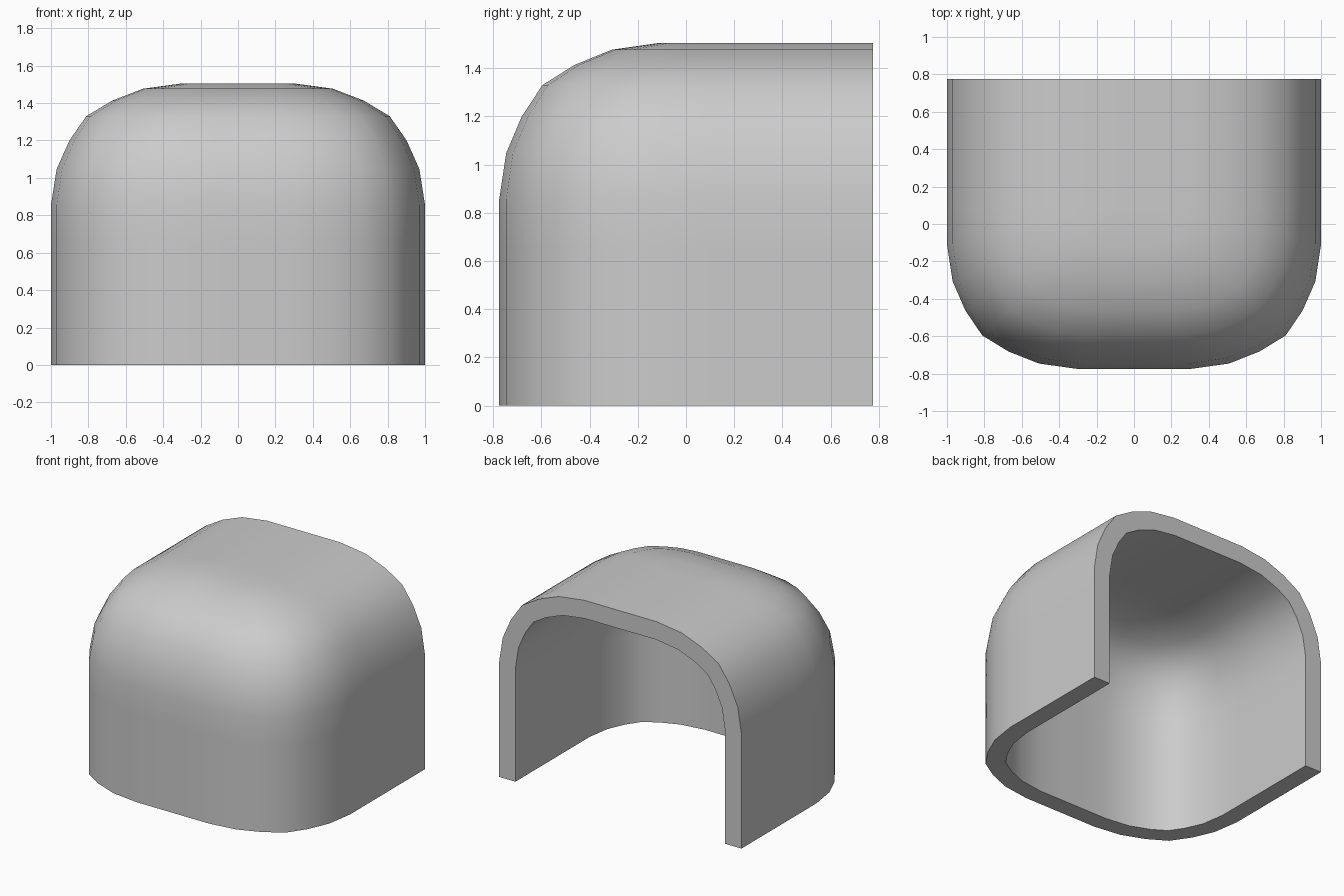
import bpy, bmesh

if "Cube" in bpy.data.objects:
    bpy.data.objects.remove(bpy.data.objects["Cube"])

# Overall sizes: half width, half depth, height and wall thickness
HW, HD, HEIGHT, WALL = 1.0, 0.775, 1.505, 0.135
CX, CY, CZ = 0.08, 0.10, 0.65          # where the rounded corners begin

# Squarish quarter curve, used for both the plan and the vertical profile
half = [(1, 0), (1, 0.24), (0.967, 0.465), (0.893, 0.643), (0.795, 0.795)]
curve = half + [(b, a) for a, b in reversed(half[:-1])]


def ring(r, z):
    """Plan outline: straight side, front right corner, mirrored left half."""
    a, b = (HW - CX) * r, (HD + CY) * r
    right = [(CX + a, HD, z)]
    right += [(CX + a * u, CY - b * v, z) for u, v in curve]
    return right + [(-x, y, z) for x, y, z in reversed(right)]


# Stack of outlines shrinking towards the crown
levels = [ring(1, 0)] + [ring(r, CZ + (HEIGHT - CZ) * h) for r, h in curve]

bm = bmesh.new()
verts = {}


def add_face(points):
    face = []
    for p in points:
        key = tuple(round(c, 5) + 0.0 for c in p)
        if key not in verts:
            verts[key] = bm.verts.new(p)
        if verts[key] not in face:
            face.append(verts[key])
    if len(face) > 2:
        bm.faces.new(face)


# Outer skin
for low, high in zip(levels, levels[1:]):
    for j in range(len(low) - 1):
        add_face([low[j], high[j], high[j + 1], low[j + 1]])

# Flat crown strip
add_face(list(reversed(levels[-1])))

mesh = bpy.data.meshes.new("hood_shell")
bm.to_mesh(mesh)
bm.free()
hood = bpy.data.objects.new("hood_shell", mesh)
bpy.context.collection.objects.link(hood)

# Wall thickness, inwards; back and bottom stay open
solid = hood.modifiers.new("wall", 'SOLIDIFY')
solid.thickness = WALL
solid.offset = -1
solid.use_even_offset = True
bpy.context.view_layer.objects.active = hood
hood.select_set(True)
bpy.ops.object.modifier_apply(modifier="wall")
bpy.ops.object.shade_smooth_by_angle(angle=0.6)
